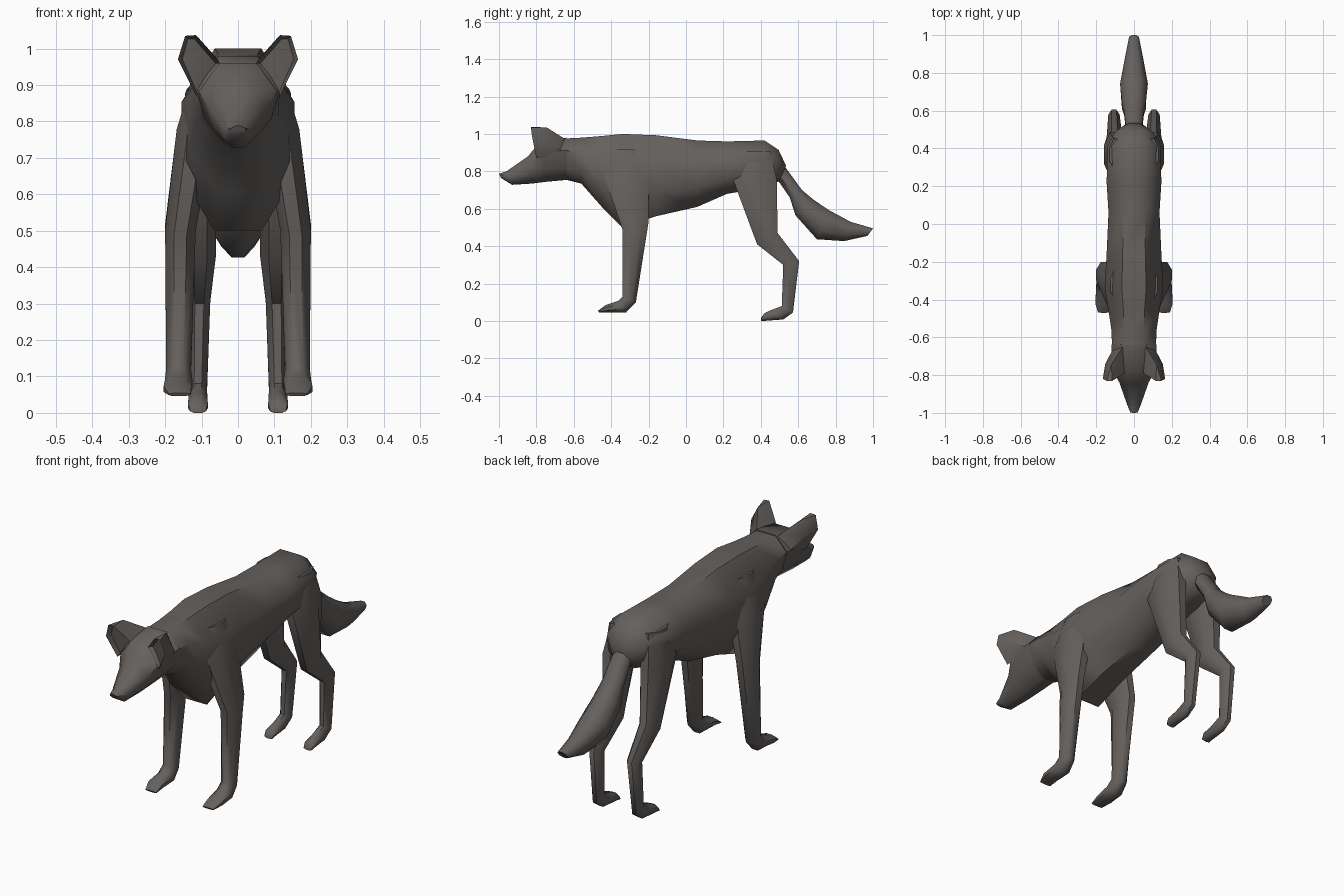
import bpy, bmesh, math
from mathutils import Vector

fur = bpy.data.materials.new("dark grey brown fur")
fur.diffuse_color = (0.13, 0.118, 0.11, 1)


def finish(name, bm, mirror=False, angle=50):
    """Turn a bmesh into a shaded, optionally mirrored object."""
    bmesh.ops.recalc_face_normals(bm, faces=bm.faces)
    me = bpy.data.meshes.new(name)
    bm.to_mesh(me)
    bm.free()
    me.materials.append(fur)
    ob = bpy.data.objects.new(name, me)
    bpy.context.collection.objects.link(ob)
    bpy.ops.object.select_all(action='DESELECT')
    ob.select_set(True)
    bpy.context.view_layer.objects.active = ob
    bpy.ops.object.shade_smooth_by_angle(angle=math.radians(angle))
    if mirror:
        ob.modifiers.new("mirror", 'MIRROR').use_mirror_merge = False
    return ob


def loft(name, sections, n=8, mirror=False):
    """Rings spanning two side-view points: (y1, z1, y2, z2, centre x, half width, taper)."""
    bm = bmesh.new()
    rings = []
    fit = 1 / math.cos(math.pi / n)
    for y1, z1, y2, z2, cx, w, k in sections:
        ring = []
        for i in range(n):
            a = 2 * math.pi * (i + 0.5) / n
            c, s = math.cos(a) * fit, math.sin(a) * fit
            t = (1 - c) / 2
            ring.append(bm.verts.new((cx + s * w * (1 + k * c),
                                      y1 + (y2 - y1) * t, z1 + (z2 - z1) * t)))
        rings.append(ring)
    for a, b in zip(rings, rings[1:]):
        for i in range(n):
            j = (i + 1) % n
            bm.faces.new((a[i], a[j], b[j], b[i]))
    bm.faces.new(rings[0])
    bm.faces.new(rings[-1])
    return finish(name, bm, mirror)


# Torso and neck
loft("torso", [
    (-.66, .975, -.64, .755, 0, .105, .25),
    (-.56, .98, -.56, .735, 0, .115, .1),
    (-.46, .988, -.45, .61, 0, .135, 0),
    (-.34, 1.0, -.34, .50, 0, .155, 0),
    (-.16, .993, -.16, .56, 0, .145, 0),
    (.06, .965, .06, .61, 0, .135, 0),
    (.22, .96, .22, .68, 0, .145, 0),
    (.42, .965, .40, .71, 0, .14, 0),
    (.495, .915, .47, .73, 0, .10, 0),
    (.535, .83, .50, .75, 0, .05, 0)])

# Head: narrow jaw, wide brow
loft("head", [
    (-1.0, .787, -.99, .765, 0, .02, 0),
    (-.96, .80, -.93, .728, 0, .038, 0),
    (-.845, .88, -.82, .735, 0, .072, .2),
    (-.78, .96, -.74, .745, 0, .105, .3),
    (-.64, .98, -.63, .755, 0, .108, .25)])

# Ears: flared wedge, with the front hollowed
bm = bmesh.new()
for p in [(.05, -.79, .96), (.115, -.83, 1.037), (.145, -.83, 1.035), (.165, -.82, .97),
          (.115, -.80, .87), (.12, -.745, 1.035), (.152, -.74, .97),
          (.06, -.65, .975), (.105, -.65, .89)]:
    bm.verts.new(p)
bmesh.ops.convex_hull(bm, input=bm.verts)
bm.normal_update()
front = [f for f in bm.faces if f.normal.y < -.8]
if front:
    bmesh.ops.inset_region(bm, faces=front, thickness=.012, depth=0)
    for v in {v for f in front for v in f.verts}:
        v.co.y += .025
finish("ear", bm, True, 40)

# Front legs with paws
loft("front_leg", [
    (-.40, .92, -.24, .92, .09, .035, 0),
    (-.44, .78, -.20, .78, .115, .053, 0),
    (-.34, .49, -.20, .53, .158, .042, 0),
    (-.34, .13, -.268, .10, .163, .034, 0),
    (-.36, .108, -.32, .046, .163, .038, 0),
    (-.43, .085, -.41, .046, .166, .038, 0),
    (-.47, .055, -.465, .046, .160, .03, 0)], mirror=True)

# Hind legs with hocks and paws
loft("hind_leg", [
    (.29, .91, .45, .91, .09, .04, 0),
    (.25, .76, .485, .76, .107, .052, 0),
    (.38, .41, .49, .47, .103, .042, 0),
    (.52, .30, .605, .32, .106, .030, 0),
    (.512, .08, .572, .045, .110, .025, 0),
    (.45, .056, .52, .008, .110, .026, 0),
    (.42, .042, .41, .0, .110, .027, 0),
    (.40, .015, .40, .0, .110, .022, 0)], mirror=True)

# Bushy tail
loft("tail", [
    (.47, .88, .46, .78, 0, .05, 0),
    (.54, .81, .50, .74, 0, .045, 0),
    (.62, .70, .555, .66, 0, .052, 0),
    (.68, .65, .585, .565, 0, .064, 0),
    (.76, .595, .70, .437, 0, .068, .2),
    (.88, .53, .845, .427, 0, .048, .1),
    (1.0, .495, .97, .455, 0, .026, 0)])
